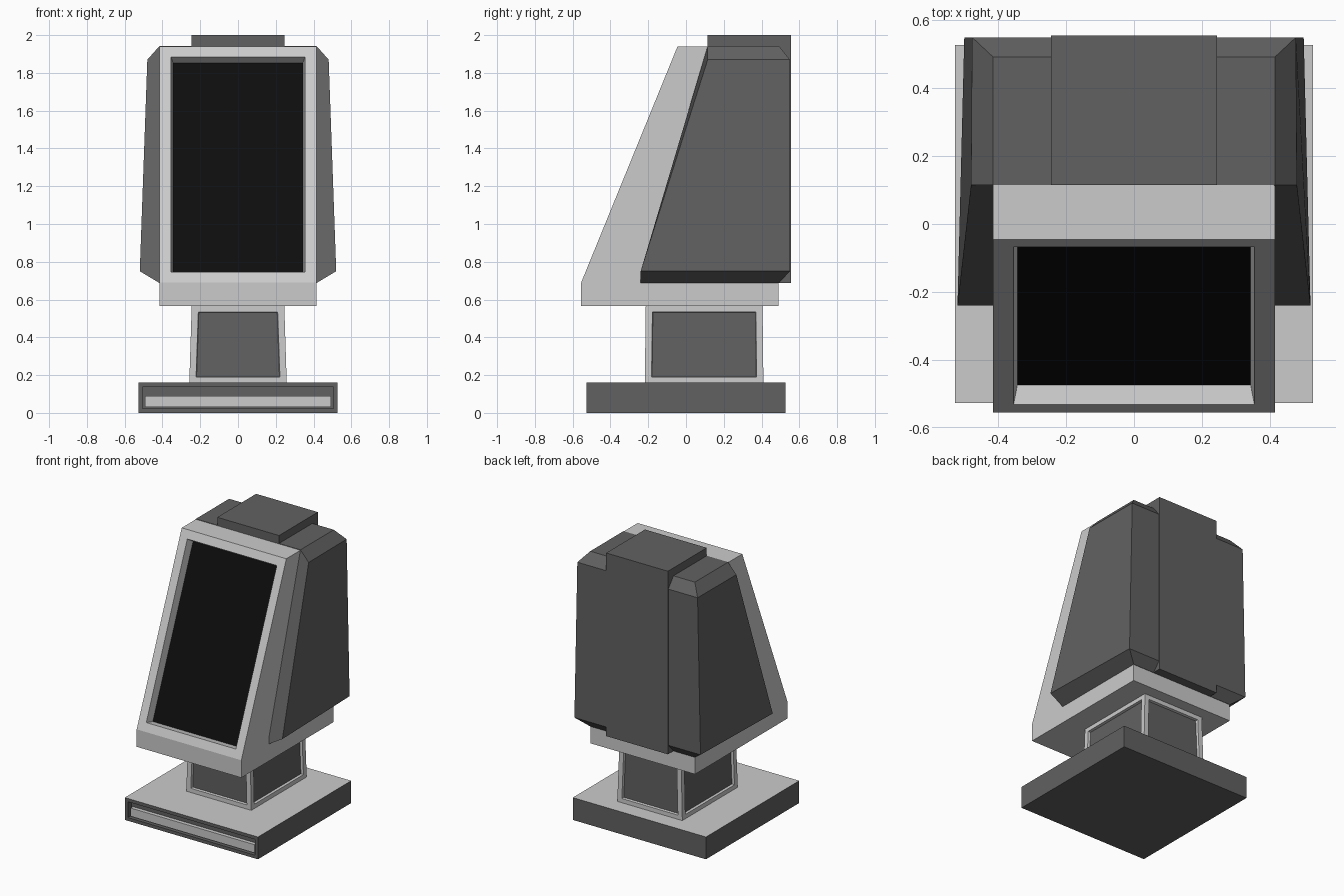
import bpy
import bmesh
from mathutils import Vector

if "Cube" in bpy.data.objects:
    bpy.data.objects.remove(bpy.data.objects["Cube"])


def material(name, value):
    m = bpy.data.materials.new(name)
    m.diffuse_color = (value, value, value, 1)
    m.use_nodes = True
    m.node_tree.nodes["Principled BSDF"].inputs["Base Color"].default_value = m.diffuse_color
    return m


LIGHT = material("light_grey", 0.55)
DARK = material("dark_grey", 0.12)
BLACK = material("screen_black", 0.004)


def finish(bm, name, mats):
    bmesh.ops.recalc_face_normals(bm, faces=bm.faces)
    me = bpy.data.meshes.new(name)
    bm.to_mesh(me)
    bm.free()
    for m in mats:
        me.materials.append(m)
    ob = bpy.data.objects.new(name, me)
    bpy.context.collection.objects.link(ob)
    return ob


def bridge(loops):
    """Closed solid through matching loops of points."""
    bm = bmesh.new()
    rings = [[bm.verts.new(p) for p in loop] for loop in loops]
    n = len(rings[0])
    for a, b in zip(rings, rings[1:]):
        for i in range(n):
            j = (i + 1) % n
            bm.faces.new((a[i], a[j], b[j], b[i]))
    bm.faces.new(rings[0])
    bm.faces.new(rings[-1])
    bmesh.ops.recalc_face_normals(bm, faces=bm.faces)
    bm.normal_update()
    return bm


def rect(x, y0, y1, z):
    return [(-x, y0, z), (x, y0, z), (x, y1, z), (-x, y1, z)]


def facing(bm, direction, limit=0.9):
    d = Vector(direction)
    return [f for f in bm.faces if f.normal.dot(d) > limit]


def recess(bm, face, border, taper, depth, mat):
    """Inset a frame, then sink the middle and give it a material."""
    bmesh.ops.inset_individual(bm, faces=[face], thickness=border)
    bmesh.ops.inset_individual(bm, faces=[face], thickness=taper, depth=-depth)
    face.material_index = mat


# Base slab: dark sides, light top, slot in the front
bm = bridge([rect(0.528, -0.528, 0.528, 0), rect(0.528, -0.528, 0.528, 0.16)])
facing(bm, (0, 0, 1))[0].material_index = 1
recess(bm, facing(bm, (0, -1, 0))[0], 0.033, 0.0, 0.04, 0)
finish(bm, "base", [DARK, LIGHT])

# Light bar lying in the slot
bm = bridge([rect(0.492, -0.515, -0.47, 0.031), rect(0.492, -0.515, -0.47, 0.09)])
finish(bm, "slot_bar", [LIGHT])

# Tapered neck with a sunken dark panel on each side
bm = bridge([rect(0.258, -0.218, 0.41, 0.155), rect(0.245, -0.213, 0.405, 0.57)])
sides = [facing(bm, d)[0] for d in ((0, -1, 0), (0, 1, 0), (1, 0, 0), (-1, 0, 0))]
for f in sides:
    recess(bm, f, 0.05, 0.004, 0.018, 1)
finish(bm, "neck", [LIGHT, DARK])

# Wedge-shaped head with the sunken sloping screen
profile = [(-0.555, 0.565), (-0.555, 0.69), (-0.045, 1.94), (0.49, 1.94), (0.49, 0.565)]
bm = bridge([[(x, y, z) for y, z in profile] for x in (-0.415, 0.415)])
slope = facing(bm, (0, -0.926, 0.378), 0.98)[0]
recess(bm, slope, 0.085, 0.016, 0.058, 1)
finish(bm, "head", [LIGHT, BLACK])


# Chamfered rear shell wrapped around the head
def ring(low_in, low_out, high_out, high_in):
    half = [low_in, low_out, high_out, high_in]
    return half + [(-x, y, z) for x, y, z in reversed(half)]


front = ring((0.415, -0.24, 0.687), (0.52, -0.24, 0.75),
             (0.48, 0.115, 1.87), (0.415, 0.115, 1.943))
middle = ring((0.415, 0.492, 0.687), (0.50, 0.55, 0.75),
              (0.477, 0.55, 1.87), (0.415, 0.492, 1.943))
bm = bmesh.new()
f = [bm.verts.new(p) for p in front]
b = [bm.verts.new(p) for p in middle]
for i in range(8):
    j = (i + 1) % 8
    bm.faces.new((f[i], f[j], b[j], b[i]))
bm.faces.new(f)
bm.faces.new((b[1], b[2], b[5], b[6]))   # flat back
bm.faces.new((b[2], b[3], b[4], b[5]))   # top chamfer
bm.faces.new((b[0], b[1], b[6], b[7]))   # bottom chamfer
finish(bm, "rear_shell", [DARK])

# Central spine block standing proud at top and bottom of the shell
bm = bridge([rect(0.245, 0.115, 0.555, 0.687), rect(0.245, 0.115, 0.555, 2.0)])
finish(bm, "spine_block", [DARK])
